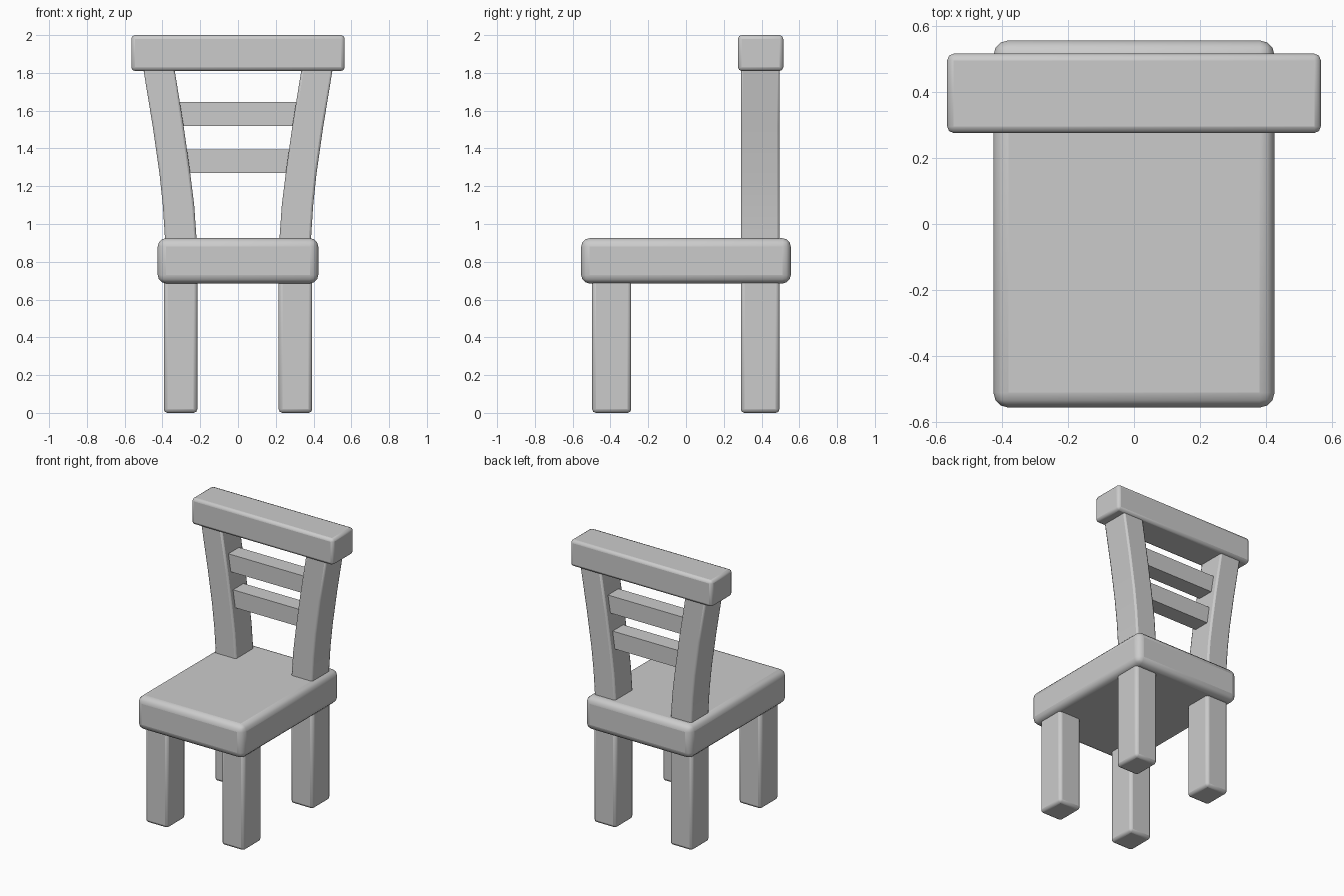
import bpy
import bmesh
import math

cube = bpy.data.objects.get("Cube")
if cube:
    bpy.data.objects.remove(cube, do_unlink=True)

GREY = (0.6, 0.6, 0.6, 1)
mat = bpy.data.materials.new("plain grey")
mat.use_nodes = True
mat.diffuse_color = GREY
mat.node_tree.nodes["Principled BSDF"].inputs["Base Color"].default_value = GREY


def finish(name, bm, bevel, segments):
    """Turn a bmesh into a softly bevelled, smooth shaded object."""
    bmesh.ops.recalc_face_normals(bm, faces=bm.faces)
    mesh = bpy.data.meshes.new(name)
    bm.to_mesh(mesh)
    bm.free()
    mesh.materials.append(mat)
    obj = bpy.data.objects.new(name, mesh)
    bpy.context.collection.objects.link(obj)
    if bevel:
        mod = obj.modifiers.new("soft edges", "BEVEL")
        mod.width = bevel
        mod.segments = segments
        mod.limit_method = "ANGLE"
        mod.angle_limit = math.radians(40)
    bpy.ops.object.select_all(action="DESELECT")
    obj.select_set(True)
    bpy.context.view_layer.objects.active = obj
    bpy.ops.object.shade_smooth_by_angle(angle=math.radians(50))
    return obj


def bar(name, sections, y0, y1, bevel, segments=2):
    """Skin a rectangular bar through (z, x_min, x_max) sections."""
    bm = bmesh.new()
    rings = [[bm.verts.new(p) for p in
              ((a, y0, z), (b, y0, z), (b, y1, z), (a, y1, z))]
             for z, a, b in sections]
    for low, high in zip(rings, rings[1:]):
        for i in range(4):
            j = (i + 1) % 4
            bm.faces.new((low[i], low[j], high[j], high[i]))
    bm.faces.new(rings[0][::-1])
    bm.faces.new(rings[-1])
    return finish(name, bm, bevel, segments)


def box(name, half_x, y0, y1, z0, z1, bevel, segments=2):
    return bar(name, [(z0, -half_x, half_x), (z1, -half_x, half_x)],
               y0, y1, bevel, segments)


# Seat and top rail
box("seat", 0.425, -0.555, 0.555, 0.685, 0.925, 0.045, 3)
box("top_rail", 0.565, 0.275, 0.515, 1.81, 2.0, 0.02)

# Legs, with the back ones carrying on as flared posts
post = [(0.8, 0.215, 0.383), (0.93, 0.22, 0.387), (1.1, 0.232, 0.398),
        (1.27, 0.253, 0.416), (1.52, 0.288, 0.452), (1.85, 0.341, 0.506)]
for side, sign in (("left", 1), ("right", -1)):
    for end, y0, y1 in (("front", -0.497, -0.29), ("back", 0.29, 0.495)):
        a, b = sorted((sign * 0.215, sign * 0.393))
        bar(f"{end}_leg_{side}", [(0, a, b), (0.75, a, b)], y0, y1, 0.02)
    sections = [(z, *sorted((sign * p, sign * q))) for z, p, q in post]
    bar(f"back_post_{side}", sections, 0.29, 0.495, 0.012)

# Back slats, ending inside the posts
box("lower_slat", 0.3, 0.33, 0.45, 1.27, 1.395, 0)
box("upper_slat", 0.34, 0.33, 0.45, 1.52, 1.645, 0)
